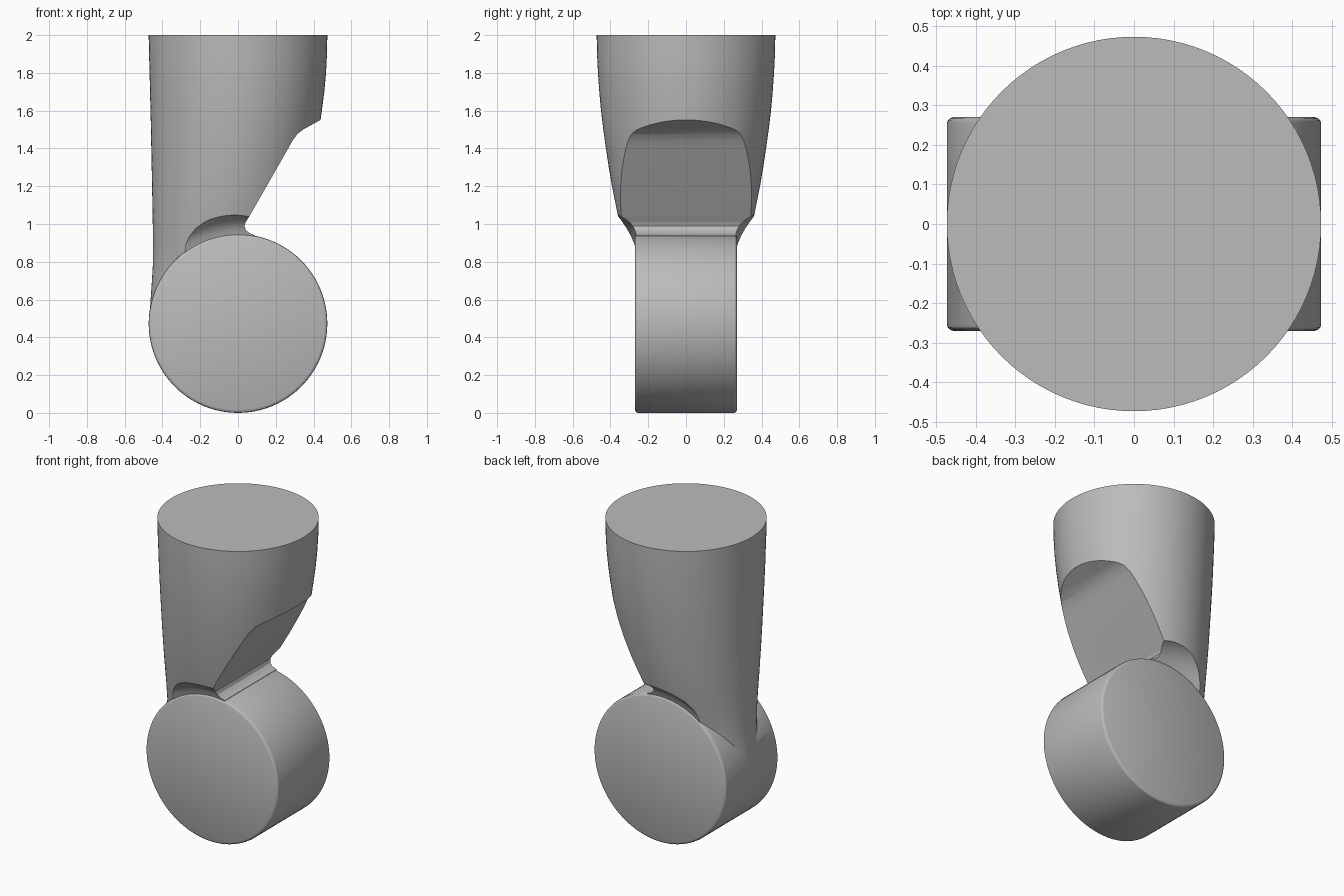
import bpy, bmesh, math
from mathutils import Matrix

cube = bpy.data.objects.get("Cube")
if cube:
    bpy.data.objects.remove(cube, do_unlink=True)

R = 0.473       # joint drum and flange radius
HALF = 0.27     # joint drum half width
SEG = 96

grey = bpy.data.materials.new("plain_grey")
grey.use_nodes = True
grey.diffuse_color = (0.5, 0.5, 0.5, 1)
grey.node_tree.nodes["Principled BSDF"].inputs["Base Color"].default_value = (0.5, 0.5, 0.5, 1)


def finish(bm, name):
    bmesh.ops.recalc_face_normals(bm, faces=bm.faces)
    mesh = bpy.data.meshes.new(name)
    bm.to_mesh(mesh)
    bm.free()
    mesh.materials.append(grey)
    ob = bpy.data.objects.new(name, mesh)
    bpy.context.collection.objects.link(ob)
    return ob


def loft(name, rings):
    """Closed solid through rings of points, each ring with equal count."""
    bm = bmesh.new()
    loops = [[bm.verts.new(p) for p in ring] for ring in rings]
    n = len(loops[0])
    for a, b in zip(loops, loops[1:]):
        for i in range(n):
            j = (i + 1) % n
            bm.faces.new((a[i], a[j], b[j], b[i]))
    bm.faces.new(loops[0])
    bm.faces.new(loops[-1])
    return finish(bm, name)


def drum(name, profile):
    """Solid of revolution about the joint axis, from (y, radius) pairs."""
    angles = [2 * math.pi * i / SEG for i in range(SEG)]
    return loft(name, [[(r * math.cos(t), y, R + r * math.sin(t)) for t in angles]
                       for y, r in profile])


def combine(target, other, operation):
    mod = target.modifiers.new("combine", 'BOOLEAN')
    mod.operation = operation
    mod.solver = 'EXACT'
    mod.object = other
    bpy.context.view_layer.objects.active = target
    bpy.ops.object.modifier_apply(modifier=mod.name)
    bpy.data.objects.remove(other, do_unlink=True)


# Upper arm: round flange tapering to an offset oval (z, left, right, half depth)
sections = [(2.0, -R, R, R), (1.9, -.471, .471, .471), (1.8, -.468, .466, .466),
            (1.7, -.466, .457, .459), (1.6, -.463, .444, .45),
            (1.5, -.461, .43, .438), (1.4, -.459, .413, .424),
            (1.3, -.457, .393, .409), (1.2, -.455, .37, .392),
            (1.05, -.452, .335, .362), (.9, -.45, .3, .325),
            (.78, -.451, .27, .295), (.68, -.457, .25, .28),
            (.58, -.464, .24, .268), (.47, -.471, .23, .255)]
rings = []
for z, left, right, depth in sections:
    mid, half = (left + right) / 2, (right - left) / 2
    rings.append([(mid + half * math.cos(2 * math.pi * i / SEG),
                   depth * math.sin(2 * math.pi * i / SEG), z) for i in range(SEG)])
arm = loft("arm_link", rings)

# Sloping relief on the left face, with a small rounded notch above the drum
relief = [(.7, 1.71), (.435, 1.55), (.345, 1.5), (.315, 1.477), (.29, 1.443),
          (.06, 1.04), (.042, 1.012), (.034, .99), (.042, .967), (.06, .952),
          (.09, .94), (.09, .3), (.7, .3)]
combine(arm, loft("relief_cutter", [[(x, y, z) for x, z in relief] for y in (-.7, .7)]),
        'DIFFERENCE')

# Flared clearance on both sides of the drum
for side in (-1, 1):
    flare = [(side * y, r) for y, r in
             [(.262, .468), (.272, .5), (.29, .528), (.315, .552), (.345, .57),
              (.37, .578), (.6, .578)]]
    combine(arm, drum("clearance_cutter", flare), 'DIFFERENCE')

# Joint drum with softly rounded rims
rim = [(HALF, R - .016), (HALF - .004, R - .007), (HALF - .009, R - .002), (HALF - .016, R)]
joint = drum("joint_drum", [(-y, r) for y, r in rim] + rim[::-1])
combine(arm, joint, 'UNION')

# Smooth shading with sharp cut edges
bpy.ops.object.select_all(action='DESELECT')
arm.select_set(True)
bpy.context.view_layer.objects.active = arm
bpy.ops.object.shade_smooth_by_angle(angle=math.radians(25))
